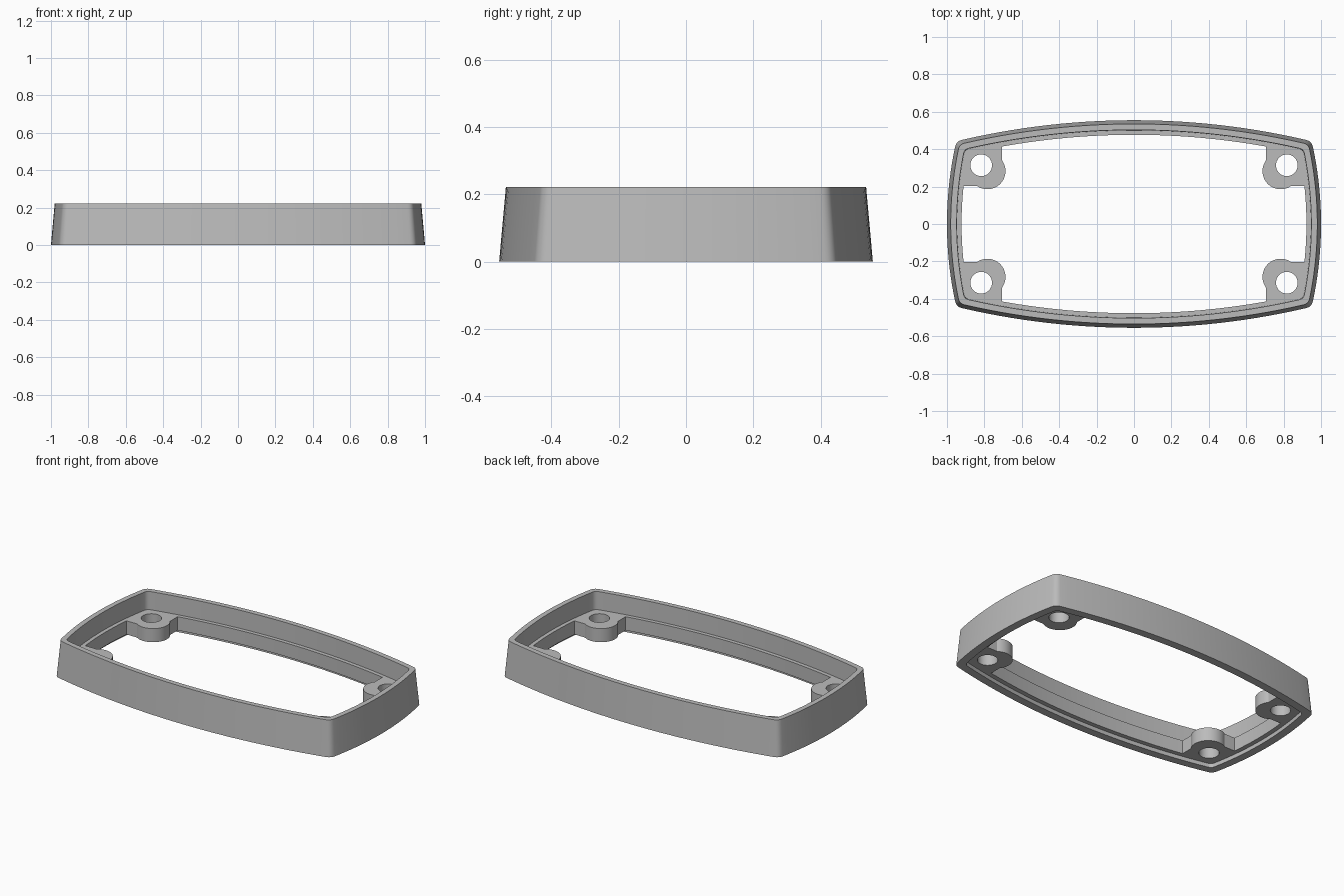
import bpy, bmesh, math

cube = bpy.data.objects.get("Cube")
if cube:
    bpy.data.objects.remove(cube, do_unlink=True)

HEIGHT, SHELF_TOP, SHELF_BOTTOM = 0.222, 0.11, 0.025
SHELF_INSET = 0.078

grey = bpy.data.materials.new("light_grey")
grey.use_nodes = True
grey.diffuse_color = (0.5, 0.5, 0.5, 1)
grey.node_tree.nodes["Principled BSDF"].inputs["Base Color"].default_value = (0.5, 0.5, 0.5, 1)


def quadrant(inset, steps=14, fillet_steps=6):
    """Outline points in the +x +y quarter, from the side middle to the back middle."""
    a, b = 1 - inset, 0.555 - inset
    side_r, long_r = 1.98 - inset, 4.07 - inset
    side_x = lambda y: a - side_r + math.sqrt(side_r ** 2 - y * y)
    long_y = lambda x: b - long_r + math.sqrt(long_r ** 2 - x * x)
    cx, cy = a, b
    for _ in range(20):                      # corner where the two arcs cross
        cy = long_y(cx)
        cx = side_x(cy)
    trim = 0.03 - 0.15 * inset
    ys, xe = cy - trim, cx - trim
    pts = [(side_x(ys * i / steps), ys * i / steps) for i in range(steps + 1)]
    p, q = pts[-1], (xe, long_y(xe))
    for i in range(1, fillet_steps):         # rounded corner
        t = i / fillet_steps
        u, v, w = (1 - t) ** 2, 2 * t * (1 - t), t * t
        pts.append((u * p[0] + v * cx + w * q[0], u * p[1] + v * cy + w * q[1]))
    pts += [(xe * (1 - i / steps), long_y(xe * (1 - i / steps))) for i in range(steps + 1)]
    return pts


def outline(inset):
    q = quadrant(inset)
    half = q + [(-x, y) for x, y in reversed(q[:-1])]
    return half + [(-x, -y) for x, y in half[1:-1]]


def finish(name, bm):
    bmesh.ops.remove_doubles(bm, verts=bm.verts, dist=1e-5)
    bmesh.ops.recalc_face_normals(bm, faces=bm.faces)
    mesh = bpy.data.meshes.new(name)
    bm.to_mesh(mesh)
    bm.free()
    mesh.materials.clear()
    mesh.materials.append(grey)
    obj = bpy.data.objects.new(name, mesh)
    bpy.context.collection.objects.link(obj)
    bpy.ops.object.select_all(action='DESELECT')
    obj.select_set(True)
    bpy.context.view_layer.objects.active = obj
    bpy.ops.object.shade_smooth_by_angle(angle=math.radians(30))


# Tapered wall with inner shelf and bottom recess: (inset, height) profile swept around
profile = [(0, 0), (0.02, HEIGHT), (0.052, HEIGHT), (0.054, SHELF_TOP),
           (SHELF_INSET, SHELF_TOP), (SHELF_INSET, SHELF_BOTTOM),
           (0.05, SHELF_BOTTOM), (0.05, 0)]
bm = bmesh.new()
rings = [[bm.verts.new((x, y, z)) for x, y in outline(d)] for d, z in profile]
n = len(rings[0])
for k, ring in enumerate(rings):
    nxt = rings[(k + 1) % len(rings)]
    for i in range(n):
        j = (i + 1) % n
        bm.faces.new((ring[i], ring[j], nxt[j], nxt[i]))
finish("frame_wall", bm)

# Screw boss outline: round nose merged with a block that fills the corner
BX, BY, BR = 0.784, 0.283, 0.097
EDGE_X, EDGE_Y = 0.706, 0.203
start = -math.acos(math.sqrt(BR ** 2 - (BY - EDGE_Y) ** 2) / BR)
end = math.acos((EDGE_X - BX) / BR) - 2 * math.pi
nose = [(BX + BR * math.cos(start + (end - start) * i / 28),
         BY + BR * math.sin(start + (end - start) * i / 28)) for i in range(29)]
corner = [p for p in quadrant(SHELF_INSET - 0.001, 40) if p[0] > EDGE_X and p[1] > EDGE_Y]
boss = nose + [(EDGE_X, corner[-1][1])] + corner[::-1] + [(corner[0][0], EDGE_Y)]
hole = [(0.817 + 0.058 * math.cos(math.tau * i / 32),
         0.314 + 0.058 * math.sin(math.tau * i / 32)) for i in range(32)]


def screw_boss(name, sx, sy):
    curve = bpy.data.curves.new(name + "_outline", 'CURVE')
    curve.dimensions = '2D'
    curve.fill_mode = 'BOTH'
    curve.extrude = (SHELF_TOP - SHELF_BOTTOM) / 2
    for pts in (boss, hole):
        spline = curve.splines.new('POLY')
        spline.points.add(len(pts) - 1)
        spline.use_cyclic_u = True
        for point, (x, y) in zip(spline.points, pts):
            point.co = (x * sx, y * sy, 0, 1)
    temp = bpy.data.objects.new(name + "_outline", curve)
    bpy.context.collection.objects.link(temp)
    bpy.context.view_layer.update()
    mesh = bpy.data.meshes.new_from_object(temp.evaluated_get(bpy.context.evaluated_depsgraph_get()))
    bm = bmesh.new()
    bm.from_mesh(mesh)
    bmesh.ops.translate(bm, verts=bm.verts, vec=(0, 0, (SHELF_TOP + SHELF_BOTTOM) / 2))
    bpy.data.objects.remove(temp, do_unlink=True)
    bpy.data.curves.remove(curve)
    bpy.data.meshes.remove(mesh)
    finish(name, bm)


for side, sx in (("left", 1), ("right", -1)):
    for end_name, sy in (("front", -1), ("back", 1)):
        screw_boss(f"{end_name}_{side}_screw_boss", sx, sy)
